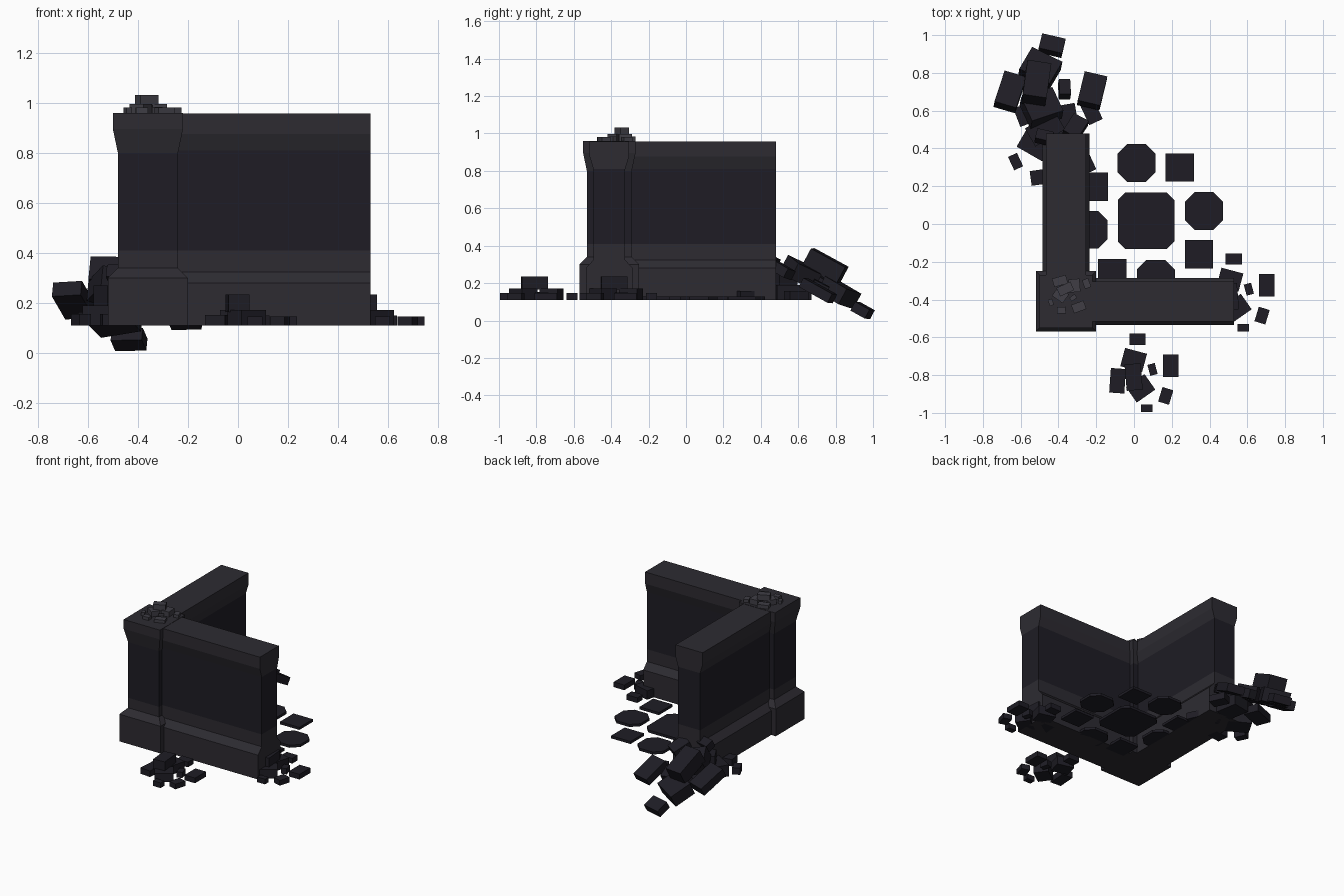
import bpy, bmesh
from math import radians
from mathutils import Matrix, Vector

if "Cube" in bpy.data.objects:
    bpy.data.objects.remove(bpy.data.objects["Cube"])


def material(name, rgb):
    m = bpy.data.materials.new(name)
    m.diffuse_color = (*rgb, 1)
    m.use_nodes = True
    m.node_tree.nodes["Principled BSDF"].inputs["Base Color"].default_value = m.diffuse_color
    return m


LIGHT = material("light_stone", (0.026, 0.024, 0.031))
DARK = material("dark_stone", (0.013, 0.012, 0.018))
PALE = material("pale_stone", (0.05, 0.048, 0.06))
GROUND = 0.11


def finish(bm, name, mats):
    bmesh.ops.recalc_face_normals(bm, faces=bm.faces)
    me = bpy.data.meshes.new(name)
    bm.to_mesh(me)
    bm.free()
    for m in mats:
        me.materials.append(m)
    ob = bpy.data.objects.new(name, me)
    bpy.context.collection.objects.link(ob)
    return ob


def loft(bm, rings, dark_band=None):
    """Join rings of (x, y, z) points and cap both ends."""
    rows = [[bm.verts.new(p) for p in r] for r in rings]
    n = len(rows[0])
    for a, b in zip(rows, rows[1:]):
        for i in range(n):
            j = (i + 1) % n
            f = bm.faces.new((a[i], a[j], b[j], b[i]))
            z = (a[0].co.z + b[0].co.z) / 2
            if dark_band and dark_band[0] < z < dark_band[1]:
                f.material_index = 1
    bm.faces.new(rows[0][::-1])
    bm.faces.new(rows[-1])


def rect(x0, x1, y0, y1, z):
    return [(x0, y0, z), (x1, y0, z), (x1, y1, z), (x0, y1, z)]


# Walls: half-width at each height, wide plinth, slim body, flared cap
CX, CY = -0.36, -0.41
WALL = [(0.125, GROUND), (0.125, 0.28), (0.085, 0.324), (0.085, 0.41),
        (0.085, 0.81), (0.105, 0.876), (0.105, 0.958)]
bm = bmesh.new()
loft(bm, [rect(-0.26, 0.53, CY - w, CY + w, z) for w, z in WALL], (0.4, 0.82))
finish(bm, "front_wall", [LIGHT, DARK])
bm = bmesh.new()
loft(bm, [rect(CX - w, CX + w, -0.31, 0.48, z) for w, z in WALL], (0.4, 0.82))
finish(bm, "left_wall", [LIGHT, DARK])

# Corner pillar
PILLAR = [(0.16, GROUND), (0.16, 0.30), (0.12, 0.34), (0.12, 0.41),
          (0.12, 0.80), (0.14, 0.895), (0.14, 0.96)]
bm = bmesh.new()
loft(bm, [rect(CX - w, CX + w, CY - w, CY + w, z) for w, z in PILLAR], (0.4, 0.8))
finish(bm, "corner_pillar", [LIGHT, DARK])


# Floor tiles: square and octagonal slabs (x, y, half size, corner cut)
def tile_ring(x, y, h, c, z):
    if c == 0:
        return rect(x - h, x + h, y - h, y + h, z)
    k = h - c
    pts = [(-k, -h), (k, -h), (h, -k), (h, k), (k, h), (-k, h), (-h, k), (-h, -k)]
    return [(x + px, y + py, z) for px, py in pts]


TILES = [(0.064, 0.017, 0.15, 0.04), (0.013, 0.323, 0.10, 0.05),
         (0.37, 0.069, 0.10, 0.05), (0.243, 0.299, 0.075, 0),
         (0.344, -0.16, 0.075, 0), (-0.116, -0.26, 0.075, 0),
         (0.116, -0.29, 0.10, 0.05), (-0.24, -0.03, 0.10, 0.05),
         (-0.213, 0.198, 0.075, 0)]
bm = bmesh.new()
for x, y, h, c in TILES:
    loft(bm, [tile_ring(x, y, h, c, GROUND), tile_ring(x, y, h, c, GROUND + 0.018)])
finish(bm, "floor_tiles", [DARK])

# Rubble pile reused at several scales: x, y, width, depth, base z, height, turn
BLOCKS = [(0.00, 0.20, 0.085, 0.06, 0, 0.036, 0),
          (-0.02, 0.09, 0.12, 0.10, 0, 0.062, -15),
          (-0.105, -0.02, 0.08, 0.13, 0, 0.042, -4),
          (0.017, -0.06, 0.12, 0.10, 0, 0.062, 35),
          (0.08, 0.04, 0.04, 0.06, 0, 0.04, 15),
          (0.176, 0.06, 0.082, 0.12, 0, 0.036, 0),
          (0.15, -0.10, 0.06, 0.08, 0, 0.036, -17),
          (0.05, -0.165, 0.06, 0.04, 0, 0.036, 0),
          (-0.02, 0.00, 0.085, 0.14, 0.055, 0.069, 5)]


def rubble(name, loc, scale, turn, mat, tilt=0, roll=0):
    bm = bmesh.new()
    for x, y, w, d, z, h, a in BLOCKS:
        m = (Matrix.Translation((x, y, z + h / 2))
             @ Matrix.Rotation(radians(a), 4, 'Z')
             @ Matrix.Diagonal((w, d, h, 1)))
        bmesh.ops.create_cube(bm, size=1, matrix=m)
    bm.transform(Matrix.Translation(loc)
                 @ Matrix.Rotation(radians(tilt), 4, 'X')
                 @ Matrix.Rotation(radians(roll), 4, 'Y')
                 @ Matrix.Rotation(radians(turn), 4, 'Z')
                 @ Matrix.Scale(scale, 4))
    return finish(bm, name, [mat])


rubble("front_rubble", (0.018, -0.81, GROUND), 1, 0, DARK)
rubble("right_end_rubble", (0.528, -0.385, GROUND), 1, 0, DARK)
rubble("pillar_top_rubble", (-0.36, -0.355, 0.96), 0.58, -70, PALE)
rubble("back_flat_rubble", (-0.46, 0.48, GROUND), 1.3, -65, DARK)
rubble("back_sloped_rubble", (-0.50, 0.675, 0.173), 1.5, -12, DARK, -28, 5)
